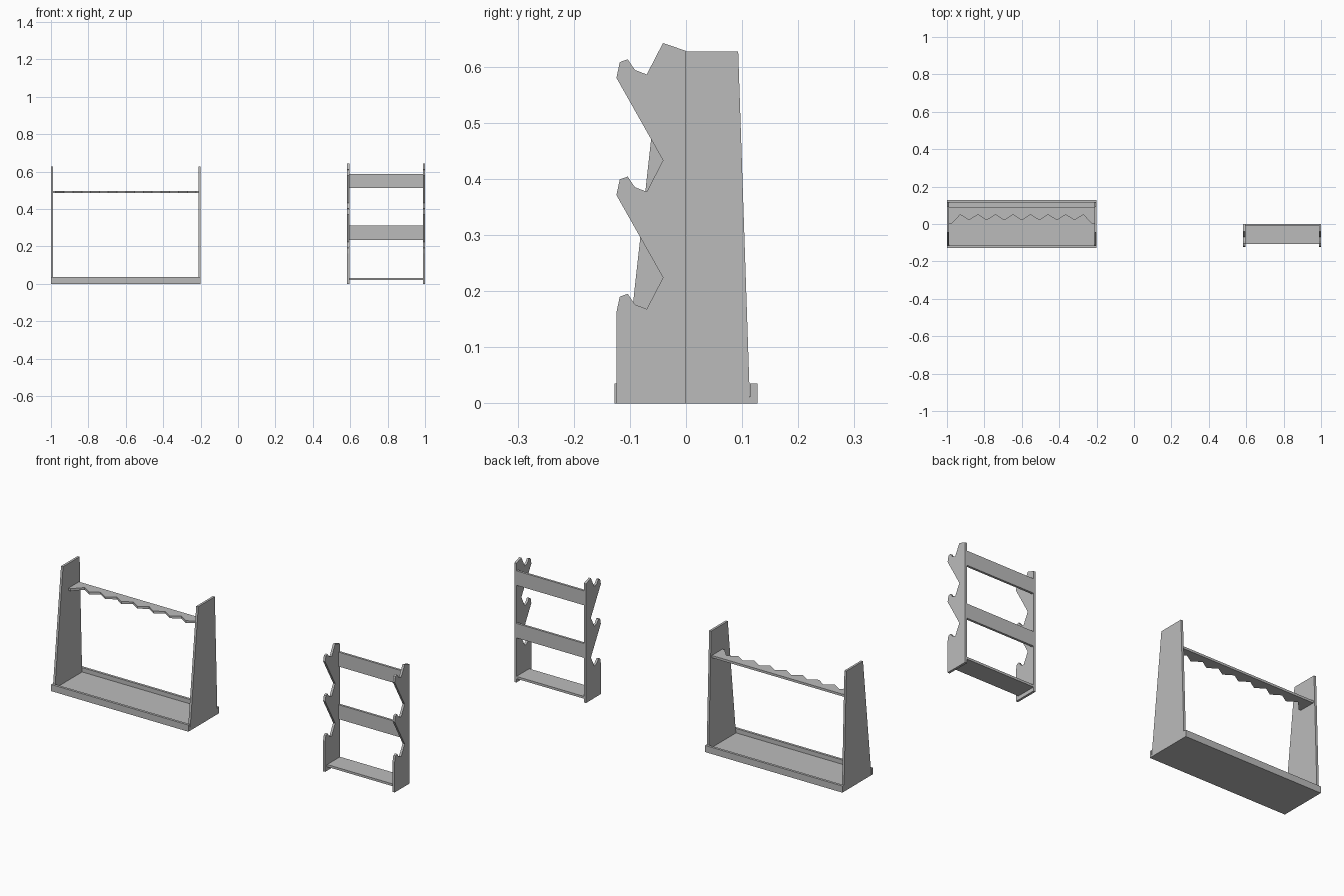
import bpy, bmesh
from mathutils import Vector

if "Cube" in bpy.data.objects:
    bpy.data.objects.remove(bpy.data.objects["Cube"])

grey = bpy.data.materials.new("plain_grey")
grey.use_nodes = True
grey.diffuse_color = (0.5, 0.5, 0.5, 1)
grey.node_tree.nodes["Principled BSDF"].inputs["Base Color"].default_value = (0.5, 0.5, 0.5, 1)


def prism(name, points, direction):
    """Extrude a flat outline along a direction into a board."""
    bm = bmesh.new()
    face = bm.faces.new([bm.verts.new(p) for p in points])
    ext = bmesh.ops.extrude_face_region(bm, geom=[face])
    moved = [v for v in ext["geom"] if isinstance(v, bmesh.types.BMVert)]
    bmesh.ops.translate(bm, verts=moved, vec=Vector(direction))
    bmesh.ops.recalc_face_normals(bm, faces=bm.faces)
    mesh = bpy.data.meshes.new(name)
    bm.to_mesh(mesh)
    bm.free()
    mesh.materials.append(grey)
    obj = bpy.data.objects.new(name, mesh)
    bpy.context.collection.objects.link(obj)
    return obj


def board(name, x, y, z):
    """Rectangular board from x, y and z ranges."""
    outline = [(x[0], y[0], z[0]), (x[1], y[0], z[0]), (x[1], y[1], z[0]), (x[0], y[1], z[0])]
    return prism(name, outline, (0, 0, z[1] - z[0]))


def side_panels(name, profile, x0, x1, t):
    """Pair of equal side panels cut from a y-z profile."""
    for side, x in (("right", x0), ("left", x1 - t)):
        prism(f"{name}_{side}", [(x, y, z) for y, z in profile], (t, 0, 0))


T = 0.012

# Floor rack: tapered sides, base tray with front and back lips
L, R = -1.0, -0.2
side_panels("floor_rack_side", [(-0.114, 0), (0.114, 0), (0.093, 0.627), (-0.045, 0.627)], L, R, T)
board("floor_rack_base", (L + T, R - T), (-0.114, 0.114), (0, T))
board("floor_rack_front_lip", (L, R), (-0.127, -0.114), (0, 0.035))
board("floor_rack_back_lip", (L, R), (0.114, 0.127), (0, 0.035))

# Floor rack: notched rest with eight V cuts
NOTCHES, STEP = 8, 0.094
mid = (L + R) / 2
start = mid - STEP * NOTCHES / 2
front = [(L + T, 0.0), (start, 0.0)]
for i in range(NOTCHES):
    front.append((start + STEP * (i + 0.5), 0.05))
    if i < NOTCHES - 1:
        front.append((start + STEP * (i + 1), 0.02))
front += [(2 * mid - start, 0.0), (R - T, 0.0)]
rest = front + [(R - T, 0.088), (L + T, 0.088)]
prism("floor_rack_notched_rest", [(x, y, 0.485) for x, y in rest], (0, 0, T))

# Wall rack: sides with three repeated hooks
L, R = 0.583, 1.0
hook = [(-0.124, 0.162), (-0.118, 0.190), (-0.104, 0.195), (-0.091, 0.176), (-0.070, 0.168), (-0.041, 0.224)]
profile = [(0, 0), (-0.124, 0)]
for i in range(3):
    profile += [(y, z + 0.209 * i) for y, z in hook]
profile.append((0, 0.628))
side_panels("wall_rack_side", profile, L, R, T)

# Wall rack: two back rails and the bottom shelf
for name, z in (("lower", 0.235), ("upper", 0.512)):
    board(f"wall_rack_{name}_rail", (L + T, R - T), (-T, 0), (z, z + 0.076))
board("wall_rack_shelf", (L + T, R - T), (-0.107, 0), (0.02, 0.032))
